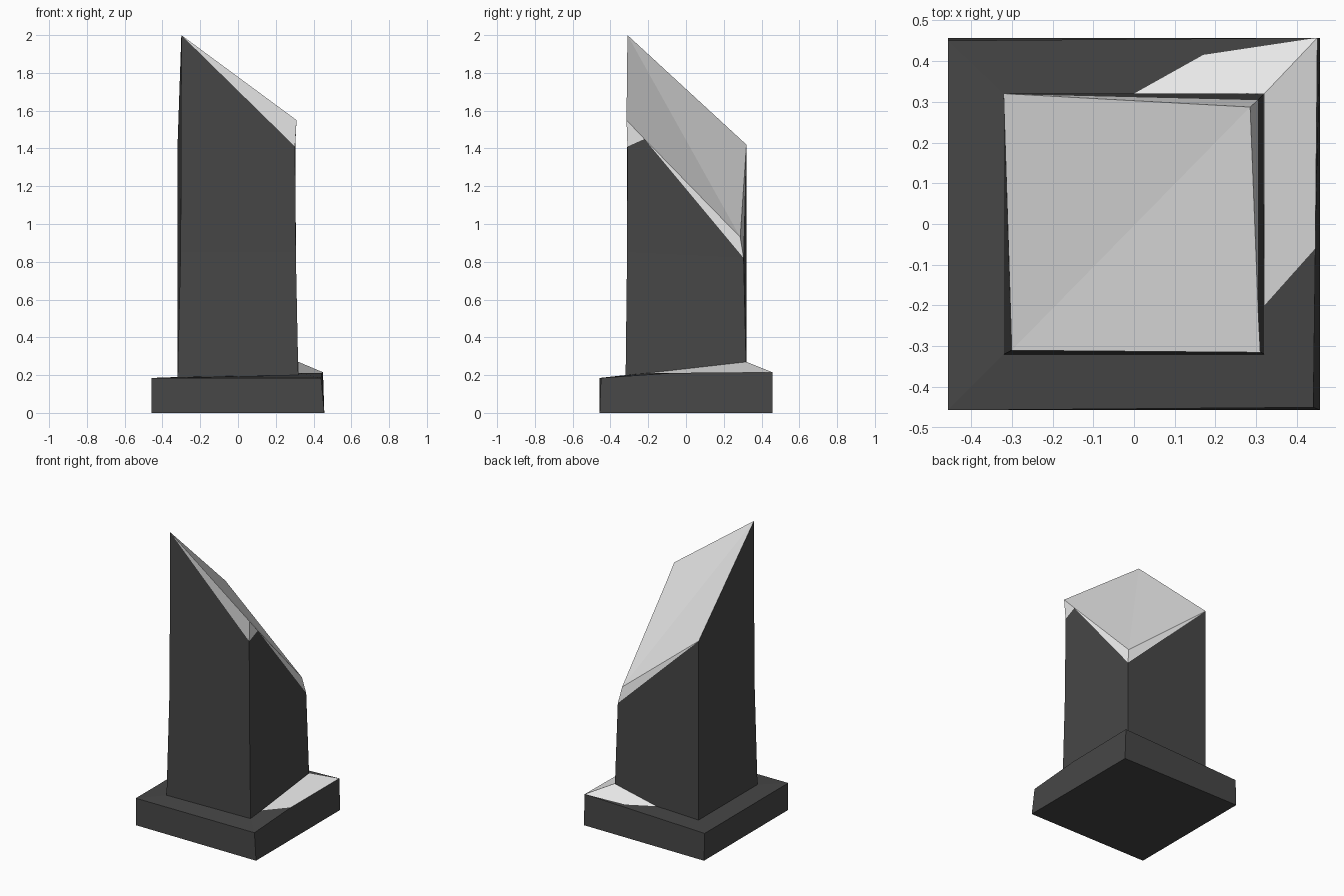
import bpy
import bmesh

cube = bpy.data.objects.get("Cube")
if cube:
    bpy.data.objects.remove(cube, do_unlink=True)


def make_material(name, value):
    mat = bpy.data.materials.new(name)
    colour = (value, value, value, 1)
    mat.diffuse_color = colour
    mat.use_nodes = True
    bsdf = mat.node_tree.nodes["Principled BSDF"]
    bsdf.inputs["Base Color"].default_value = colour
    bsdf.inputs["Roughness"].default_value = 0.9
    return mat


materials = [make_material("dark stone", 0.062), make_material("white snow", 0.8)]


def make_solid(name, corners, stone_faces, snow_faces):
    """Closed low-poly solid from named corners; faces are lists of corner names."""
    bm = bmesh.new()
    verts = {key: bm.verts.new(co) for key, co in corners.items()}
    for slot, faces in enumerate((stone_faces, snow_faces)):
        for names in faces:
            face = bm.faces.new([verts[n] for n in names.split()])
            face.material_index = slot
    bmesh.ops.recalc_face_normals(bm, faces=bm.faces[:])
    mesh = bpy.data.meshes.new(name)
    bm.to_mesh(mesh)
    bm.free()
    for mat in materials:
        mesh.materials.append(mat)
    obj = bpy.data.objects.new(name, mesh)
    bpy.context.collection.objects.link(obj)
    return obj


def square(prefix, half, z):
    """Four corners of a level square: front/back, left/right in plan."""
    return {
        prefix + "_fl": (-half, -half, z), prefix + "_fr": (half, -half, z),
        prefix + "_br": (half, half, z), prefix + "_bl": (-half, half, z),
    }


# Plinth with a snow drift heaped in the back corner
corners = square("low", 0.457, 0)
corners.update({
    "fl": (-0.457, -0.457, 0.185), "fr": (0.44, -0.45, 0.185),
    "br": (0.45, 0.457, 0.215), "bl": (-0.457, 0.45, 0.185),
    "in_fl": (-0.32, -0.32, 0.19), "in_fr": (0.32, -0.32, 0.2),
    "in_bl": (-0.32, 0.32, 0.19), "peak": (0.32, 0.32, 0.27),
    "side_rim": (0.445, -0.06, 0.212), "side_wall": (0.32, -0.2, 0.211),
    "back_rim": (0.17, 0.415, 0.202), "back_wall": (0, 0.32, 0.2),
})
make_solid("plinth", corners, [
    "low_fl low_fr low_br low_bl",
    "low_fl low_fr fr fl",
    "low_fr low_br br side_rim fr",
    "low_br low_bl bl br",
    "low_bl low_fl fl bl",
    "fl fr in_fr in_fl",
    "bl fl in_fl in_bl",
    "fr side_rim side_wall in_fr",
    "br bl in_bl back_wall back_rim",
    "in_fl in_fr side_wall peak back_wall in_bl",
], [
    "br side_rim side_wall peak",
    "br back_rim back_wall peak",
])

# Slanted column with a snow wedge on its cut top
corners = square("foot", 0.32, 0.17)
corners.update({
    "waist_fl": (-0.304, -0.312, 0.85), "waist_fr": (0.306, -0.312, 0.85),
    "fold": (-0.301, -0.31, 1.41), "tip": (-0.3, -0.31, 2),
    "fr": (0.302, -0.31, 1.41), "notch": (0.305, -0.22, 1.45),
    "br": (0.305, 0.305, 0.82), "bl": (-0.32, 0.32, 1.42),
    "snow_fr": (0.31, -0.315, 1.55), "snow_br": (0.285, 0.287, 0.93),
})
make_solid("column", corners, [
    "foot_fl foot_fr foot_br foot_bl",
    "foot_fl foot_fr waist_fr waist_fl",
    "waist_fl waist_fr fr tip fold",
    "foot_fr foot_br br waist_fr",
    "waist_fr br notch fr",
    "foot_br foot_bl bl br",
    "foot_bl foot_fl waist_fl",
    "foot_bl waist_fl fold bl",
    "bl fold tip",
], [
    "tip snow_fr notch snow_br",
    "tip snow_br bl",
    "tip fr snow_fr",
    "snow_fr fr notch",
    "notch br snow_br",
    "snow_br br bl",
])
